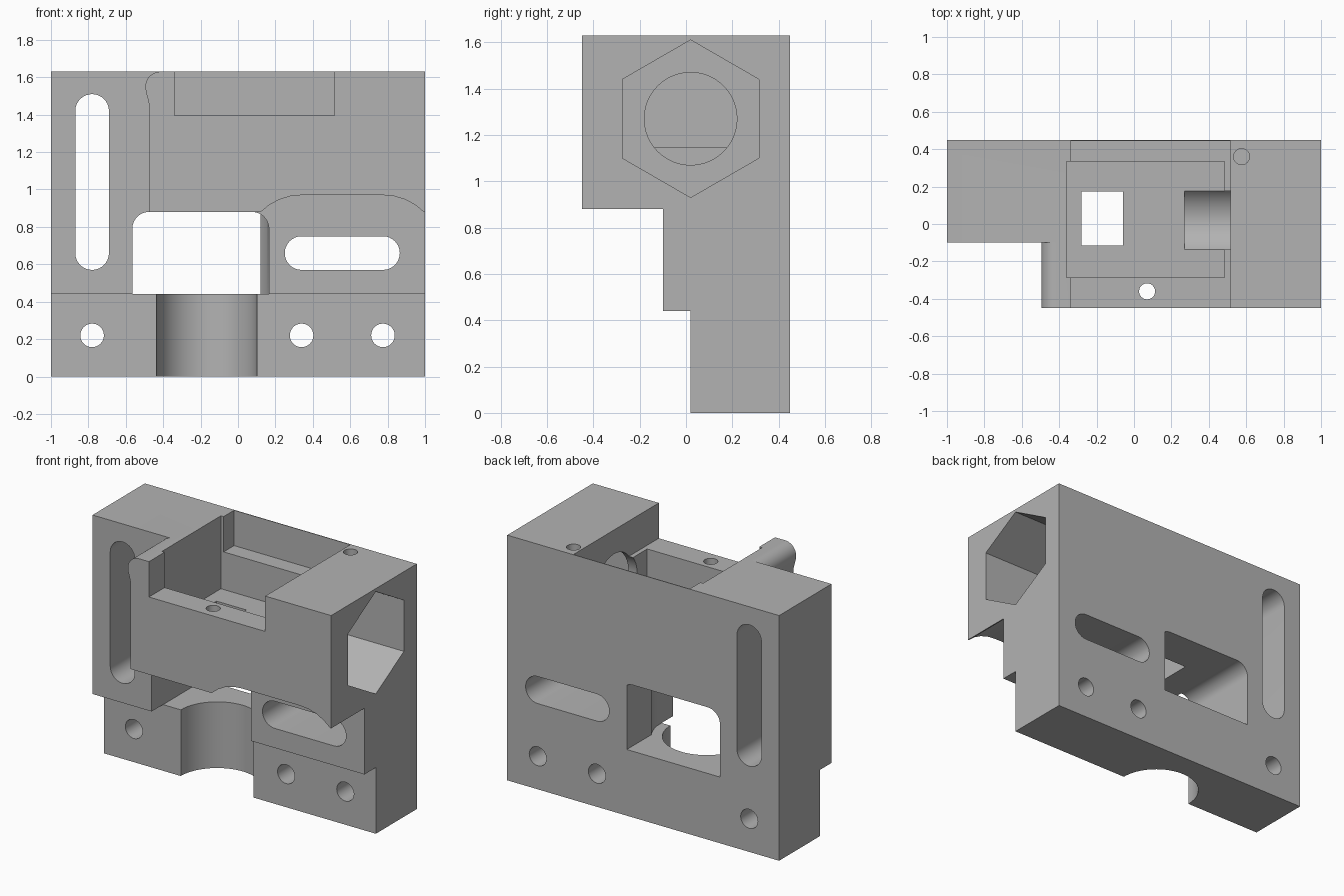
import bpy, bmesh, math
from mathutils import Vector

old = bpy.data.objects.get("Cube")
if old:
    bpy.data.objects.remove(old, do_unlink=True)

grey = bpy.data.materials.new("machined grey")
grey.use_nodes = True
tone = (0.45, 0.45, 0.45, 1)
grey.diffuse_color = tone
grey.node_tree.nodes["Principled BSDF"].inputs["Base Color"].default_value = tone

# Maps profile coordinates (a, b) and depth c to x, y, z for each extrusion axis
AXES = {
    "x": lambda a, b, c: (c, a, b),
    "y": lambda a, b, c: (a, c, b),
    "z": lambda a, b, c: (a, b, c),
}


def prism(name, axis, outline, start, end):
    """Extrude a closed outline along an axis."""
    bm = bmesh.new()
    place = AXES[axis]
    face = bm.faces.new([bm.verts.new(place(a, b, start)) for a, b in outline])
    made = bmesh.ops.extrude_face_region(bm, geom=[face])["geom"]
    moved = [v for v in made if isinstance(v, bmesh.types.BMVert)]
    bmesh.ops.translate(bm, verts=moved, vec=Vector(place(0, 0, end - start)))
    bmesh.ops.recalc_face_normals(bm, faces=bm.faces)
    mesh = bpy.data.meshes.new(name)
    bm.to_mesh(mesh)
    bm.free()
    mesh.materials.append(grey)
    obj = bpy.data.objects.new(name, mesh)
    bpy.context.collection.objects.link(obj)
    return obj


def arc(cx, cy, r, a0, a1, n=16):
    return [(cx + r * math.cos(math.radians(a0 + (a1 - a0) * i / n)),
             cy + r * math.sin(math.radians(a0 + (a1 - a0) * i / n)))
            for i in range(n + 1)]


def circle(cx, cy, r, n=48):
    return arc(cx, cy, r, 0, 360, n)[:-1]


def rect(a0, a1, b0, b1):
    return [(a0, b0), (a1, b0), (a1, b1), (a0, b1)]


def slot(a0, b0, a1, b1, r):
    """Stadium outline between two centres, horizontal or vertical."""
    t = 0 if b0 == b1 else 90
    return arc(a1, b1, r, t - 90, t + 90) + arc(a0, b0, r, t + 90, t + 270)


def boolean(target, tool, operation="DIFFERENCE"):
    mod = target.modifiers.new("cut", "BOOLEAN")
    mod.operation = operation
    mod.solver = "EXACT"
    mod.object = tool
    bpy.context.view_layer.objects.active = target
    bpy.ops.object.modifier_apply(modifier=mod.name)
    bpy.data.objects.remove(tool, do_unlink=True)


def cut(axis, outline, start, end):
    boolean(body, prism("cutter", axis, outline, start, end))


TOP, LEDGE, UNDER = 1.63, 0.44, 0.88
FACE, FRONT, BACK = -0.10, -0.45, 0.45
OUT = 1.2

# Stepped block
body = prism("carriage_block", "x", [
    (BACK, 0), (BACK, TOP), (FRONT, TOP), (FRONT, UNDER),
    (FACE, UNDER), (FACE, LEDGE), (0.02, LEDGE), (0.02, 0)], -1, 1)

# Set-back side with the rounded lip beside it
lip = arc(-0.415, 1.55, 0.08, 90, 180) + [(-0.492, 1.52), (-0.478, 1.47), (-0.475, 1.44)]
cut("y", [(-OUT, 1.8), (-0.415, 1.8)] + lip + [(-0.475, 0.7), (-OUT, 0.7)], -0.6, FACE)

# Arched relief around the horizontal slot
cut("y", slot(0.34, 0.66, 0.775, 0.66, 0.31), -0.6, FACE)

# Window: rounded front outline limited by a plan outline with a curved side
window = prism("window_cutter", "y",
               [(-0.565, LEDGE), (0.165, LEDGE)] + arc(0.075, 0.79, 0.09, 0, 90)
               + arc(-0.475, 0.79, 0.09, 90, 180), -0.2, 0.6)
plan = prism("plan_cutter", "z",
             [(-0.7, -0.3), (0.168, -0.3)] + arc(-0.167, 0.02, 0.335, 0, 31)
             + [(0.12, 0.7), (-0.7, 0.7)], 0.3, 1.0)
boolean(window, plan, "INTERSECT")
boolean(body, window)

# Lower half bore
cut("z", circle(-0.167, 0.02, 0.268, 64), -0.2, 0.6)

# Slots and mounting holes through the plate
cut("y", slot(-0.78, 0.66, -0.78, 1.42, 0.09), -0.6, 0.6)
cut("y", slot(0.34, 0.66, 0.775, 0.66, 0.09), -0.6, 0.6)
for x in (-0.78, 0.34, 0.775):
    cut("y", circle(x, 0.22, 0.063, 32), -0.6, 0.6)

# Top recess, deeper pocket and the square drop hole
cut("z", rect(-0.34, 0.515, -0.6, 0.445), 1.395, 1.8)
cut("z", rect(-0.36, 0.485, -0.285, 0.335), 1.145, 1.8)
cut("z", rect(-0.28, -0.06, -0.115, 0.175), 0.7, 1.3)

# Side hexagon socket and its round bore
cut("x", arc(0.02, 1.27, 0.34, 30, 330, 5), 0.55, OUT)
cut("x", circle(0.02, 1.27, 0.2), 0.27, 0.7)

# Vertical screw holes
cut("z", circle(0.07, -0.36, 0.043, 24), 0.7, 1.5)
cut("z", circle(0.575, 0.36, 0.043, 24), 1.0, 1.8)

# Smooth curved walls, keep edges crisp
bpy.ops.object.select_all(action="DESELECT")
body.select_set(True)
bpy.context.view_layer.objects.active = body
bpy.ops.object.shade_smooth_by_angle(angle=math.radians(25))
